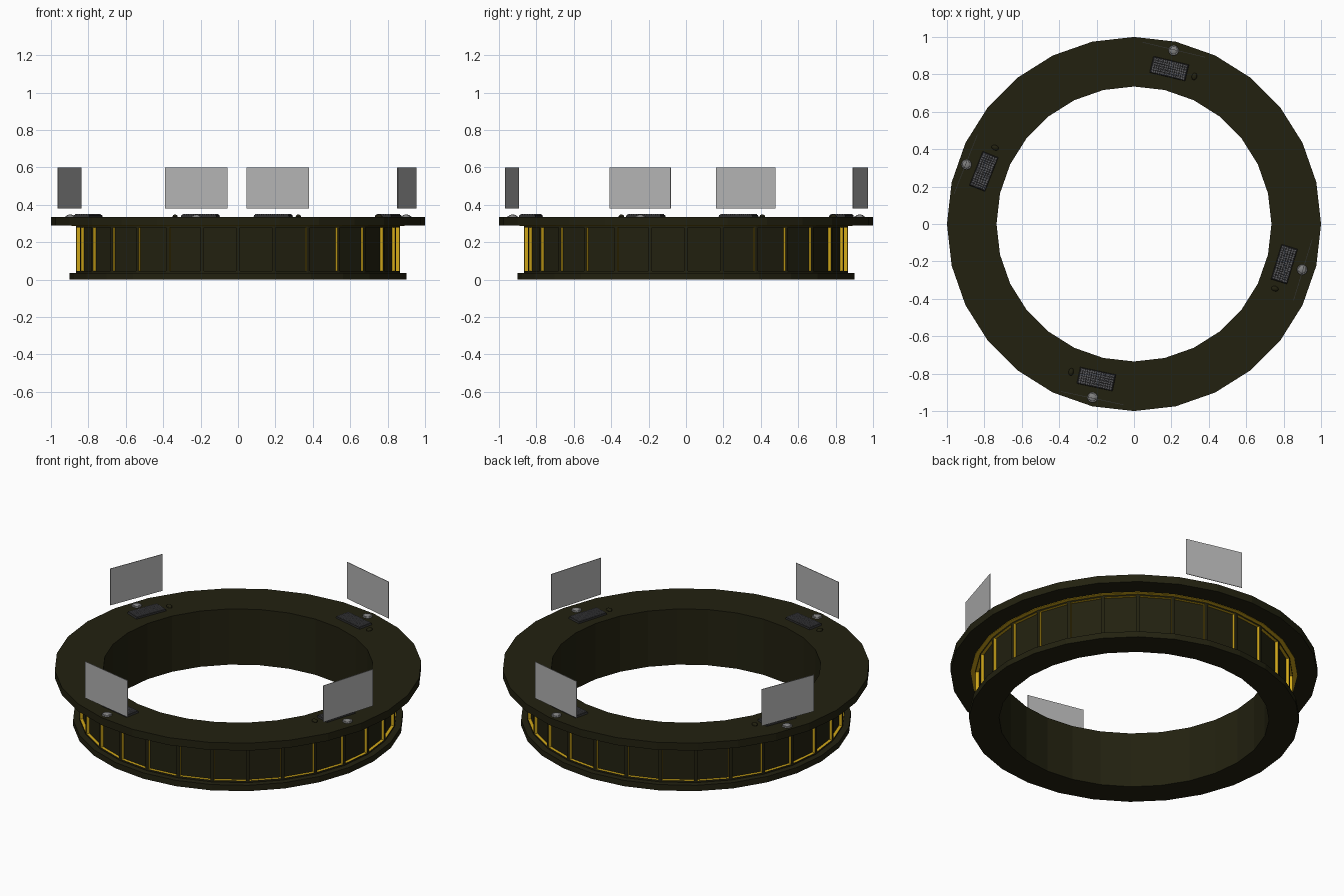
import bpy, bmesh, math
from mathutils import Matrix, Vector

if "Cube" in bpy.data.objects:
    bpy.data.objects.remove(bpy.data.objects["Cube"])

N = 28  # sides of the ring


def material(name, rgb):
    m = bpy.data.materials.new(name)
    m.diffuse_color = (*rgb, 1)
    m.use_nodes = True
    m.node_tree.nodes["Principled BSDF"].inputs["Base Color"].default_value = m.diffuse_color
    return m


OLIVE = material("dark olive", (0.016, 0.015, 0.005))
AMBER = material("amber trim", (0.65, 0.4, 0.01))
GLASS = material("pale glass", (0.45, 0.45, 0.45))
KEYS = material("key grey", (0.11, 0.11, 0.12))
CASE = material("case charcoal", (0.025, 0.025, 0.025))
LENS = material("lens grey", (0.22, 0.22, 0.22))


def finish(name, bm, mats, matrix=None):
    me = bpy.data.meshes.new(name)
    bmesh.ops.recalc_face_normals(bm, faces=bm.faces)
    bm.to_mesh(me)
    bm.free()
    for m in mats:
        me.materials.append(m)
    ob = bpy.data.objects.new(name, me)
    if matrix:
        ob.matrix_world = matrix
    bpy.context.collection.objects.link(ob)
    return ob


def lathe(profile):
    """Closed (r, z) profile turned around z."""
    bm = bmesh.new()
    rings = []
    for i in range(N):
        a = 2 * math.pi * i / N
        rings.append([bm.verts.new((r * math.cos(a), r * math.sin(a), z)) for r, z in profile])
    k = len(profile)
    for i in range(N):
        p, q = rings[i], rings[(i + 1) % N]
        for j in range(k):
            bm.faces.new((p[j], q[j], q[(j + 1) % k], p[(j + 1) % k]))
    bmesh.ops.recalc_face_normals(bm, faces=bm.faces)
    return bm


def add_box(bm, cx, cy, z0, z1, w, d, taper=1.0):
    m = Matrix.Translation((cx, cy, (z0 + z1) / 2)) @ Matrix.Diagonal((w, d, z1 - z0, 1))
    vs = bmesh.ops.create_cube(bm, size=1, matrix=m)["verts"]
    for v in vs:
        if v.co.z > (z0 + z1) / 2:
            v.co.x = cx + (v.co.x - cx) * taper
            v.co.y = cy + (v.co.y - cy) * taper


# Ring desk: plinth, panelled body and overhanging top in one profile
bm = lathe([(0.735, 0), (0.90, 0), (0.90, 0.035), (0.865, 0.035),
            (0.865, 0.29), (1.0, 0.29), (1.0, 0.335), (0.735, 0.335)])
panels = []
for f in bm.faces:
    c = f.calc_center_median()
    if 0.1 < c.z < 0.2 and c.xy.length > 0.8:
        panels.append(f)
# Inset each body face and sink it, leaving amber recess walls
bmesh.ops.inset_individual(bm, faces=panels, thickness=0.014, depth=0)
for f in panels:
    n = f.normal.copy()
    out = bmesh.ops.extrude_discrete_faces(bm, faces=[f])["faces"][0]
    for v in out.verts:
        v.co -= n * 0.018
bm.normal_update()
for f in bm.faces:
    c = f.calc_center_median()
    radial = Vector((c.x, c.y, 0)).normalized()
    if 0.04 < c.z < 0.285 and c.xy.length > 0.8 and abs(f.normal.dot(radial)) < 0.5:
        f.material_index = 1
finish("ring_desk", bm, [OLIVE, AMBER])

# Amber strip under the desktop
finish("under_top_strip", lathe([(0.866, 0.287), (0.89, 0.287), (0.89, 0.2895), (0.866, 0.2895)]), [AMBER])


# Workstations: projector position and outward direction (degrees)
def workstation(i, x, y, deg):
    M = Matrix.Translation((x, y, 0)) @ Matrix.Rotation(math.radians(deg - 90), 4, 'Z')
    # floating screen
    bm = bmesh.new()
    add_box(bm, 0, 0.004, 0.38, 0.60, 0.342, 0.003)
    finish(f"screen_{i}", bm, [GLASS], M)
    # projector: low disc with domed lens
    bm = bmesh.new()
    bmesh.ops.create_cone(bm, cap_ends=True, segments=16, radius1=0.028, radius2=0.026,
                          depth=0.006, matrix=Matrix.Translation((0, 0, 0.338)))
    finish(f"projector_base_{i}", bm, [LENS], M)
    bm = bmesh.new()
    bmesh.ops.create_uvsphere(bm, u_segments=16, v_segments=8, radius=1,
                              matrix=Matrix.Translation((0, 0, 0.34)) @ Matrix.Diagonal((0.021, 0.021, 0.008, 1)))
    finish(f"projector_lens_{i}", bm, [LENS], M)
    # keyboard case and keys
    bm = bmesh.new()
    add_box(bm, 0, -0.1, 0.334, 0.345, 0.196, 0.09, 0.96)
    finish(f"keyboard_case_{i}", bm, [CASE], M)
    bm = bmesh.new()
    for c in range(15):
        for r in range(6):
            add_box(bm, (c - 7) * 0.0122, -0.1 + (r - 2.5) * 0.0135, 0.344, 0.350, 0.0105, 0.0115, 0.85)
    finish(f"keyboard_keys_{i}", bm, [KEYS], M)
    # mouse
    bm = bmesh.new()
    bmesh.ops.create_uvsphere(bm, u_segments=12, v_segments=8, radius=1,
                              matrix=Matrix.Translation((0.14, -0.11, 0.337)) @ Matrix.Diagonal((0.014, 0.02, 0.011, 1)))
    finish(f"mouse_{i}", bm, [OLIVE], M)


for i, s in enumerate([(0.212, 0.928, 76.5), (0.899, -0.244, -17),
                       (-0.222, -0.927, 258), (-0.896, 0.318, 158.5)], 1):
    workstation(i, *s)
